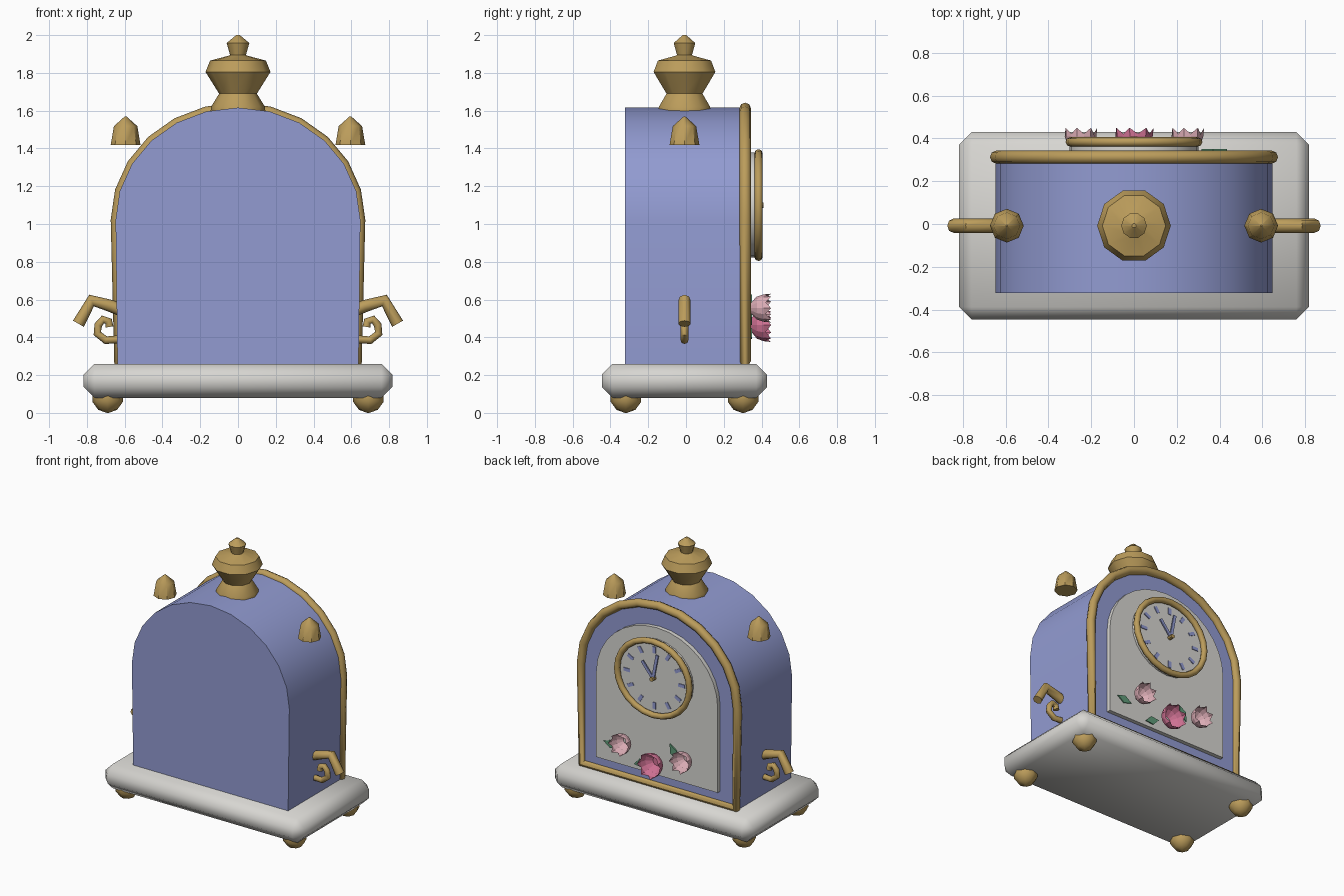
import bpy, bmesh, math
from mathutils import Matrix

if "Cube" in bpy.data.objects:
    bpy.data.objects.remove(bpy.data.objects["Cube"])

CY = -0.008      # depth centre of the case
ZS = 0.92        # vertical squash of arches and dial


def material(name, r, g, b):
    m = bpy.data.materials.new(name)
    m.diffuse_color = (r, g, b, 1)
    m.use_nodes = True
    m.node_tree.nodes["Principled BSDF"].inputs["Base Color"].default_value = m.diffuse_color
    return m


BLUE = material("periwinkle blue", 0.287, 0.328, 0.64)
GOLD = material("antique gold", 0.50, 0.335, 0.105)
WHITE = material("porcelain white", 0.68, 0.67, 0.64)
PALE = material("pale pink", 0.72, 0.42, 0.47)
ROSE = material("rose pink", 0.64, 0.17, 0.30)
GREEN = material("leaf green", 0.114, 0.328, 0.188)


def finish(obj, mat, angle=None):
    obj.data.materials.clear()
    obj.data.materials.append(mat)
    if angle:
        bpy.ops.object.select_all(action='DESELECT')
        obj.select_set(True)
        bpy.context.view_layer.objects.active = obj
        bpy.ops.object.shade_smooth_by_angle(angle=math.radians(angle))
    return obj


def from_bmesh(name, bm, mat, angle=None):
    bmesh.ops.recalc_face_normals(bm, faces=bm.faces)
    me = bpy.data.meshes.new(name)
    bm.to_mesh(me)
    bm.free()
    obj = bpy.data.objects.new(name, me)
    bpy.context.collection.objects.link(obj)
    return finish(obj, mat, angle)


def prism(name, outline, y0, y1, mat, angle=None):
    """Extrude an x-z outline along y."""
    bm = bmesh.new()
    face = bm.faces.new([bm.verts.new((x, y0, z)) for x, z in outline])
    ext = bmesh.ops.extrude_face_region(bm, geom=[face])['geom']
    bmesh.ops.translate(bm, vec=(0, y1 - y0, 0),
                        verts=[v for v in ext if isinstance(v, bmesh.types.BMVert)])
    return from_bmesh(name, bm, mat, angle)


def lathe(name, profile, sides, loc, mat, angle=None):
    """Revolve (radius, z) points about z, capped at both ends."""
    bm = bmesh.new()
    rings = [[bm.verts.new((r * math.cos(2 * math.pi * i / sides) + loc[0],
                            r * math.sin(2 * math.pi * i / sides) + loc[1], z + loc[2]))
              for i in range(sides)] for r, z in profile]
    for a, b in zip(rings, rings[1:]):
        for i in range(sides):
            j = (i + 1) % sides
            bm.faces.new((a[i], a[j], b[j], b[i]))
    bm.faces.new(rings[0])
    bm.faces.new(rings[-1])
    return from_bmesh(name, bm, mat, angle)


def tube(name, points, radius, mat, cyclic=False, angle=50):
    """Sweep a round section along a polyline."""
    cu = bpy.data.curves.new(name, 'CURVE')
    cu.dimensions = '3D'
    cu.bevel_depth, cu.bevel_resolution, cu.use_fill_caps = radius, 2, True
    sp = cu.splines.new('POLY')
    sp.points.add(len(points) - 1)
    for p, q in zip(sp.points, points):
        p.co = (*q, 1)
    sp.use_cyclic_u = cyclic
    obj = bpy.data.objects.new(name, cu)
    bpy.context.collection.objects.link(obj)
    bpy.ops.object.select_all(action='DESELECT')
    obj.select_set(True)
    bpy.context.view_layer.objects.active = obj
    bpy.ops.object.convert(target='MESH')
    return finish(bpy.context.object, mat, angle)


def arch(half, bottom, spring, foot=None, n=12):
    """Outline of a door shape with a round top."""
    foot = foot or half
    top = [(half * math.cos(math.pi * i / n), spring + half * ZS * math.sin(math.pi * i / n))
           for i in range(n + 1)]
    return [(foot, bottom)] + top + [(-foot, bottom)]


def ellipse(r, n, cz):
    return [(r * math.cos(2 * math.pi * i / n), cz + ZS * r * math.sin(2 * math.pi * i / n))
            for i in range(n)]


# Base slab with softened edges
bm = bmesh.new()
bmesh.ops.create_cube(bm, size=1, matrix=Matrix.Translation((0, CY, 0.17))
                      @ Matrix.Diagonal((1.636, 0.876, 0.18, 1)))
bmesh.ops.bevel(bm, geom=bm.edges[:], offset=0.058, segments=1, affect='EDGES')
from_bmesh("base_slab", bm, WHITE, 50)

# Ball feet
for i, (sx, sy) in enumerate([(-1, -1), (1, -1), (-1, 1), (1, 1)]):
    ball = [(0.085 * math.sin(t), 0.085 - 0.085 * math.cos(t))
            for t in (math.radians(d) for d in (4, 36, 72, 108, 144, 176))]
    lathe(f"ball_foot_{i + 1}", ball, 8, (sx * 0.69, CY + sy * 0.31, 0), GOLD, 50)

# Case, gilt edging around the dial side, raised panel
case = arch(0.648, 0.25, 1.02, 0.638)
prism("case", case, -0.322, 0.312, BLUE, 30)
edging = arch(0.643, 0.275, 1.02, 0.633)
tube("gilt_edging", [(x, 0.313, z) for x, z in edging], 0.031, GOLD, True)
prism("dial_panel", arch(0.5, 0.365, 1.0, n=16), 0.30, 0.342, WHITE, 30)

# Dial and its ring
DZ, DY = 1.10, 0.372
prism("dial_disc", ellipse(0.302, 24, DZ), 0.335, DY, WHITE, 30)
tube("dial_ring", [(x, 0.384, z) for x, z in ellipse(0.298, 24, DZ)], 0.022, GOLD, True)

# Hour marks
for i in range(12):
    a = math.pi * i / 6
    c, s = math.cos(a), math.sin(a)
    mark = [(0.225 * c + u * c - v * s, DZ + ZS * (0.225 * s + u * s + v * c))
            for u, v in ((-0.026, -0.013), (0.026, -0.013), (0.026, 0.013), (-0.026, 0.013))]
    prism(f"hour_mark_{i + 1}", mark, DY - 0.002, DY + 0.005, BLUE)

# Hands and centre pin
for name, dx, dz in (("hour_hand", 0.09, 0.11), ("minute_hand", -0.035, 0.18)):
    ln = math.hypot(dx, dz)
    px, pz = -dz / ln * 0.011, dx / ln * 0.011
    hand = [(px, DZ + pz), (dx + px, DZ + dz + pz), (dx - px, DZ + dz - pz), (-px, DZ - pz)]
    prism(name, hand, DY + 0.012, DY + 0.021, BLUE)
prism("hand_pin", ellipse(0.016, 8, DZ), DY - 0.002, 0.41, GOLD)

# Urn finial on top
lathe("urn_finial", [(0.145, 1.595), (0.143, 1.62), (0.10, 1.69), (0.172, 1.805), (0.148, 1.865),
                     (0.053, 1.89), (0.042, 1.895), (0.06, 1.958), (0.01, 2.0)],
      10, (0, CY, 0), GOLD, 40)

# Side finials and scroll handles, mirrored left and right
for side, sx in (("left", -1), ("right", 1)):
    lathe(f"{side}_finial", [(0.079, 0), (0.062, 0.10), (0.004, 0.152)],
          8, (sx * 0.595, CY, 1.418), GOLD, 40)
    tube(f"{side}_handle_arm", [(sx * x, CY, z) for x, z in
         ((0.62, 0.545), (0.67, 0.565), (0.775, 0.595), (0.845, 0.472))], 0.033, GOLD)
    tube(f"{side}_handle_scroll", [(sx * x, CY, z) for x, z in
         ((0.62, 0.39), (0.70, 0.385), (0.745, 0.42), (0.74, 0.465), (0.715, 0.495),
          (0.685, 0.485), (0.68, 0.455))], 0.021, GOLD)


def flower(name, cx, cz, r, mat, petals=7):
    """Open cup with a jagged petal rim, facing +y."""
    bm = bmesh.new()
    n = petals * 2
    rings = []
    for rr, y in ((0.35, 0.342), (0.8, 0.375), (0.95, 0.41), (1.0, 0.45)):
        ring = []
        for i in range(n):
            a = 2 * math.pi * i / n
            notch = i % 2 == 1 and y > 0.44
            q, yy = (rr * 0.88, y - 0.028) if notch else (rr, y)
            ring.append(bm.verts.new((cx + r * q * math.cos(a), yy, cz + r * q * math.sin(a))))
        rings.append(ring)
    bm.faces.new(rings[0])
    for a, b in zip(rings, rings[1:]):
        for i in range(n):
            j = (i + 1) % n
            bm.faces.new((a[i], a[j], b[j], b[i]))
    return from_bmesh(name, bm, mat)


# Flower spray
flower("left_blossom", -0.25, 0.555, 0.078, PALE)
flower("right_blossom", 0.25, 0.555, 0.078, PALE)
flower("centre_blossom", 0, 0.465, 0.092, ROSE)

# Leaves
for i, (cx, cz, deg) in enumerate(((0.375, 0.495, 10), (0.13, 0.42, -20), (-0.14, 0.575, 60))):
    a = math.radians(deg)
    leaf = [(cx + u * math.cos(a) - v * math.sin(a), cz + u * math.sin(a) + v * math.cos(a))
            for u, v in ((-0.06, 0), (0, -0.03), (0.06, 0), (0, 0.03))]
    prism(f"leaf_{i + 1}", leaf, 0.341, 0.350, GREEN)
